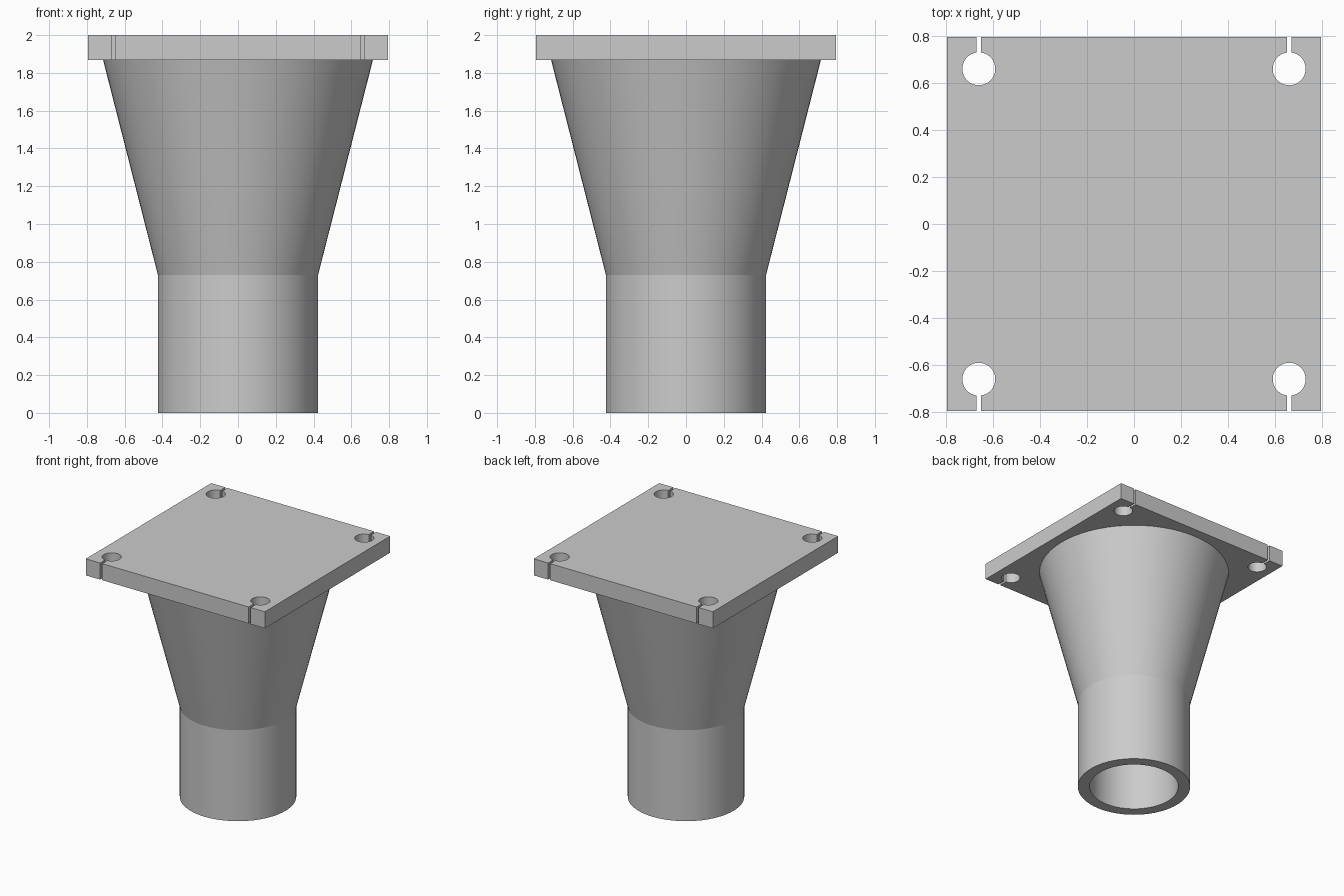
import bpy
import bmesh
from math import pi, sin, cos, asin, radians

if "Cube" in bpy.data.objects:
    bpy.data.objects.remove(bpy.data.objects["Cube"], do_unlink=True)

# Single plain material
grey = bpy.data.materials.new("light grey")
grey.use_nodes = True
colour = (0.6, 0.6, 0.6, 1)
grey.diffuse_color = colour
grey.node_tree.nodes["Principled BSDF"].inputs["Base Color"].default_value = colour

TOP, PLATE_BOTTOM, NECK = 2.0, 1.867, 0.73
HALF = 0.795            # half width of the plate
HOLE, HOLE_R, SLIT = 0.66, 0.07, 0.009


def finish(name, bm, angle):
    bmesh.ops.recalc_face_normals(bm, faces=bm.faces)
    mesh = bpy.data.meshes.new(name)
    bm.to_mesh(mesh)
    bm.free()
    mesh.materials.append(grey)
    obj = bpy.data.objects.new(name, mesh)
    bpy.context.collection.objects.link(obj)
    bpy.ops.object.select_all(action="DESELECT")
    obj.select_set(True)
    bpy.context.view_layer.objects.active = obj
    bpy.ops.object.shade_smooth_by_angle(angle=radians(angle))
    return obj


def keyhole(x, steps=32):
    """Notch in the front edge: slit in, round the hole, slit out."""
    gap = asin(SLIT / HOLE_R)
    points = [(x - SLIT, -HALF)]
    for i in range(steps + 1):
        a = gap + (2 * pi - 2 * gap) * i / steps
        points.append((x - HOLE_R * sin(a), -HOLE - HOLE_R * cos(a)))
    return points + [(x + SLIT, -HALF)]


# Square mounting plate with four slotted screw holes
front = [(-HALF, -HALF)] + keyhole(-HOLE) + keyhole(HOLE) + [(HALF, -HALF)]
outline = front + [(-x, -y) for x, y in front]
bm = bmesh.new()
face = bm.faces.new([bm.verts.new((x, y, PLATE_BOTTOM)) for x, y in outline])
extruded = bmesh.ops.extrude_face_region(bm, geom=[face], use_keep_orig=True)
top_verts = [g for g in extruded["geom"] if isinstance(g, bmesh.types.BMVert)]
bmesh.ops.translate(bm, verts=top_verts, vec=(0, 0, TOP - PLATE_BOTTOM))
finish("mounting_plate", bm, 30)

# Flared leg with a blind round socket open at the bottom
profile = [(0, NECK), (0.335, NECK), (0.335, 0), (0.424, 0),
           (0.424, NECK), (0.714, PLATE_BOTTOM)]
bm = bmesh.new()
verts = [bm.verts.new((r, 0, z)) for r, z in profile]
edges = [bm.edges.new(pair) for pair in zip(verts, verts[1:])]
bmesh.ops.spin(bm, geom=verts + edges, cent=(0, 0, 0), axis=(0, 0, 1),
               angle=2 * pi, steps=64, use_merge=True)
bmesh.ops.remove_doubles(bm, verts=bm.verts, dist=0.0005)
# Close the wide end against the plate
rim = [e for e in bm.edges if e.is_boundary]
bmesh.ops.contextual_create(bm, geom=rim)
finish("flared_socket_leg", bm, 10)
